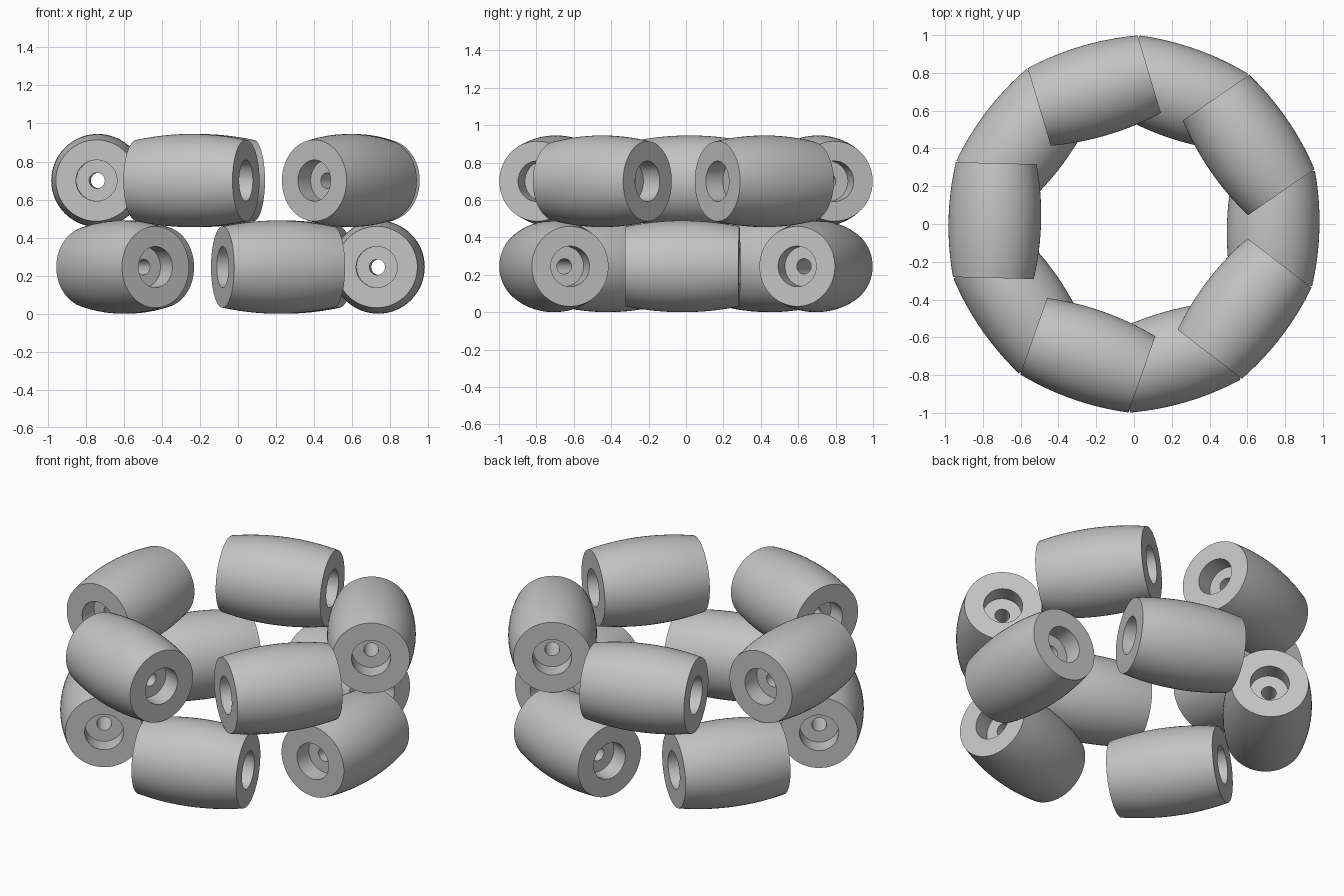
import bpy
import math

cube = bpy.data.objects.get("Cube")
if cube:
    bpy.data.objects.remove(cube, do_unlink=True)

RING = 0.737          # distance of roller centres from the wheel axis
HALF = 0.304          # half length of a roller
R_MID, R_END = 0.245, 0.214
R_BORE, R_PIN = 0.108, 0.041
BORE_DEPTH = 0.11
SIDES, STEPS = 64, 16

grey = bpy.data.materials.new("roller grey")
grey.use_nodes = True
grey.diffuse_color = (0.55, 0.55, 0.55, 1)
grey.node_tree.nodes["Principled BSDF"].inputs["Base Color"].default_value = (0.55, 0.55, 0.55, 1)


def barrel_profile():
    """Closed (radius, along) loop: arched outside, counterbored ends, pin hole."""
    sag = R_MID - R_END
    arc = (HALF ** 2 + sag ** 2) / (2 * sag)
    loop = []
    for i in range(STEPS + 1):
        t = HALF * (2 * i / STEPS - 1)
        loop.append((R_MID - arc + math.sqrt(arc ** 2 - t ** 2), t))
    floor = HALF - BORE_DEPTH
    loop += [(R_BORE, HALF), (R_BORE, floor), (R_PIN, floor),
             (R_PIN, -floor), (R_BORE, -floor), (R_BORE, -HALF)]
    return loop


def roller_mesh():
    """Revolve the profile about the y axis."""
    loop = barrel_profile()
    n = len(loop)
    verts, faces = [], []
    for s in range(SIDES):
        a = math.tau * s / SIDES
        verts += [(r * math.cos(a), t, r * math.sin(a)) for r, t in loop]
        nxt = (s + 1) % SIDES
        for i in range(n):
            j = (i + 1) % n
            faces.append((s * n + i, s * n + j, nxt * n + j, nxt * n + i))
    mesh = bpy.data.meshes.new("barrel_roller")
    mesh.from_pydata(verts, [], faces)
    mesh.materials.append(grey)
    return mesh


# Two staggered rings of five rollers, axes tangent to the ring
mesh = roller_mesh()
rollers = []
for ring, z, start in (("lower", R_MID, -1.4), ("upper", 0.70, 178.6)):
    for k in range(5):
        angle = math.radians(start + 72 * k)
        obj = bpy.data.objects.new(f"{ring}_roller_{k + 1}", mesh)
        obj.location = (RING * math.cos(angle), RING * math.sin(angle), z)
        obj.rotation_euler.z = angle
        bpy.context.collection.objects.link(obj)
        rollers.append(obj)

# Smooth barrels with crisp rims
bpy.ops.object.select_all(action='DESELECT')
rollers[0].select_set(True)
bpy.context.view_layer.objects.active = rollers[0]
bpy.ops.object.shade_smooth_by_angle(angle=math.radians(30))
